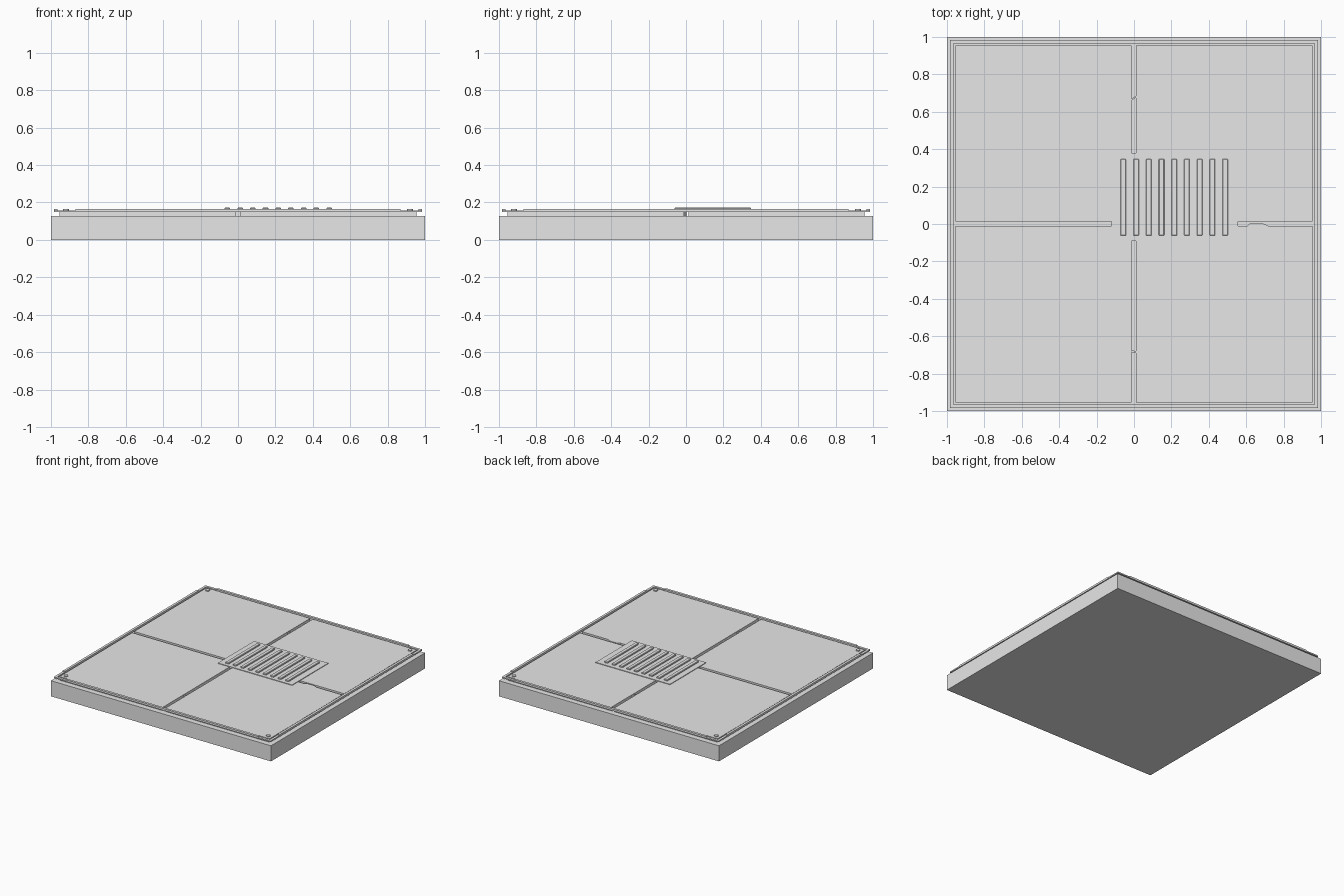
import bpy, math

if "Cube" in bpy.data.objects:
    bpy.data.objects.remove(bpy.data.objects["Cube"])

grey = bpy.data.materials.new("light grey")
grey.diffuse_color = (0.8, 0.8, 0.8, 1)
grey.use_nodes = True
grey.node_tree.nodes["Principled BSDF"].inputs["Base Color"].default_value = grey.diffuse_color


def prism(name, pts, z0, z1):
    """Extrude a counter-clockwise outline from z0 to z1."""
    n = len(pts)
    verts = [(x, y, z) for z in (z0, z1) for x, y in pts]
    faces = [tuple(reversed(range(n))), tuple(range(n, 2 * n))]
    faces += [(i, (i + 1) % n, (i + 1) % n + n, i + n) for i in range(n)]
    mesh = bpy.data.meshes.new(name)
    mesh.from_pydata(verts, [], faces)
    mesh.materials.append(grey)
    obj = bpy.data.objects.new(name, mesh)
    bpy.context.collection.objects.link(obj)
    return obj


def box(name, x0, x1, y0, y1, z0, z1):
    return prism(name, [(x0, y0), (x1, y0), (x1, y1), (x0, y1)], z0, z1)


def bevel(obj, width):
    mod = obj.modifiers.new("bevel", 'BEVEL')
    mod.width = width
    mod.segments = 1


# Base slab
box("base_slab", -1, 1, -1, 1, 0, 0.128)

# Four floor panels separated by cross-shaped grooves
E, TOP = 0.955, 0.157
box("panel_back_left", -E, -0.014, 0.014, E, 0.128, TOP)
box("panel_back_right", 0.011, E, 0.014, E, 0.128, TOP)
box("panel_front_left", -E, -0.014, -E, -0.011, 0.128, TOP)
# the front right panel has a small bulge into the groove
prism("panel_front_right", [(0.011, -E), (E, -E), (E, -0.011), (0.72, -0.011),
                            (0.69, 0.003), (0.62, 0.003), (0.605, -0.011),
                            (0.011, -0.011)], 0.128, TOP)

# Thin raised rim around the panels, with a higher strip between the corners
O, I = 0.985, 0.965
for name, s in (("front", -1), ("back", 1)):
    a, b = sorted((s * O, s * I))
    box("rim_" + name, -O, O, a, b, 0.148, 0.158)
    box("rim_strip_" + name, -0.87, 0.87, a, b, 0.158, 0.164)
for name, s in (("left", -1), ("right", 1)):
    a, b = sorted((s * O, s * I))
    box("rim_" + name, a, b, -I, I, 0.148, 0.158)
    box("rim_strip_" + name, a, b, -0.87, 0.87, 0.158, 0.164)

# Corner bolts
for sx in (-1, 1):
    for sy in (-1, 1):
        ring = [(sx * 0.92 + 0.016 * math.cos(k * math.pi / 6),
                 sy * 0.92 + 0.016 * math.sin(k * math.pi / 6)) for k in range(12)]
        prism("corner_bolt", ring, TOP - 0.005, 0.165)

# Vent plate with nine raised slats
box("vent_plate", -0.12, 0.555, -0.09, 0.38, 0.148, 0.162)
for i in range(9):
    x = -0.072 + i * 0.068
    bevel(box("vent_slat", x, x + 0.03, -0.062, 0.347, 0.158, 0.172), 0.003)

# Small wedges bridging the grooves
prism("groove_wedge_back", [(-0.014, 0.66), (0.011, 0.675), (0.011, 0.685),
                            (-0.014, 0.67)], 0.128, 0.154)
prism("groove_wedge_front", [(-0.014, -0.685), (0.011, -0.69), (0.011, -0.68),
                             (-0.014, -0.675)], 0.128, 0.154)
